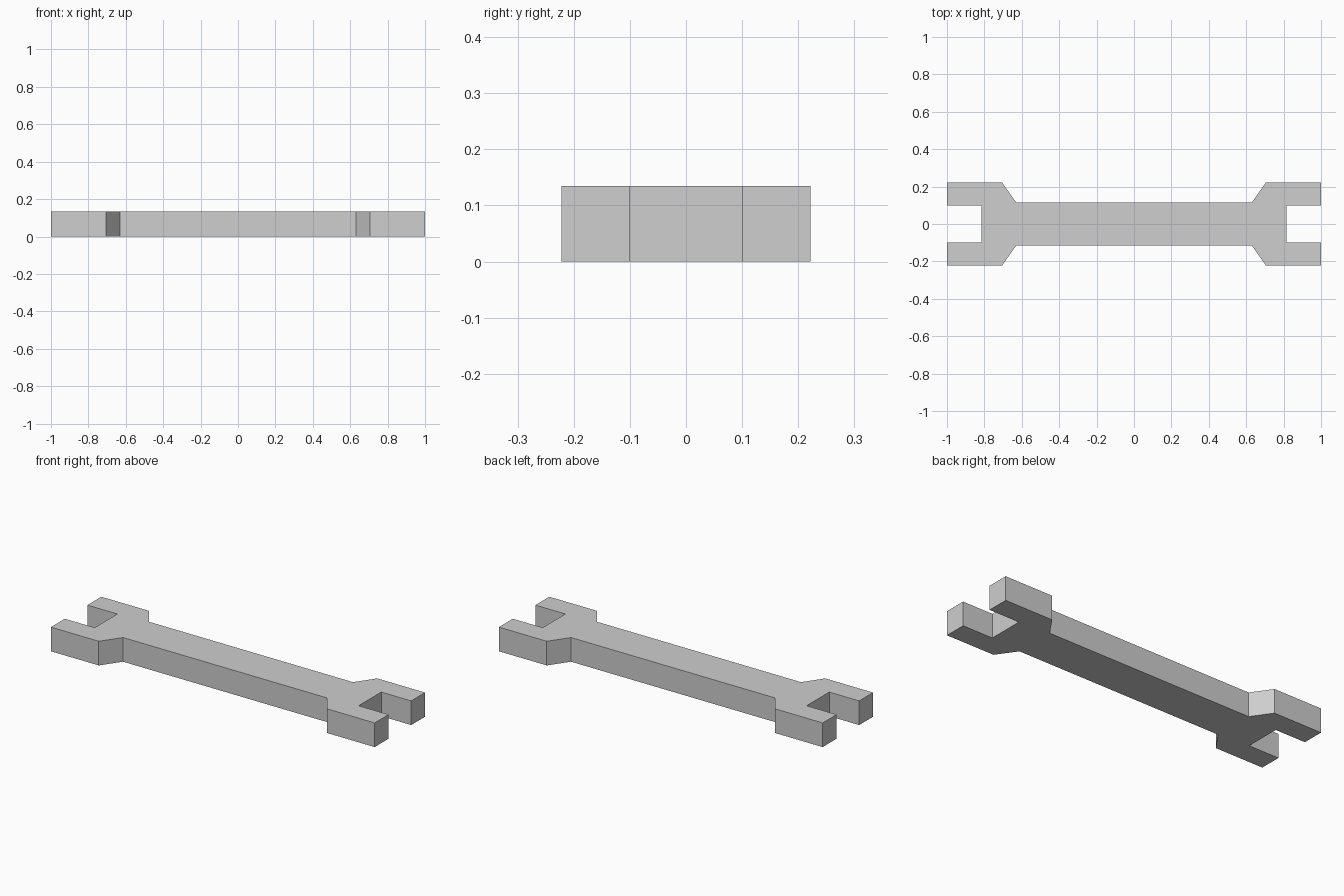
import bpy
import bmesh

if "Cube" in bpy.data.objects:
    bpy.data.objects.remove(bpy.data.objects["Cube"], do_unlink=True)

THICKNESS = 0.135

# Quarter outline: neck, shoulder, jaw tip and slot corner
quarter = [(0.63, 0.115), (0.705, 0.222), (1.0, 0.222), (1.0, 0.1), (0.815, 0.1)]

# Mirror the quarter into the full closed outline
right_half = quarter + [(x, -y) for x, y in reversed(quarter)]
outline = right_half + [(-x, -y) for x, y in right_half]

# Steel grey
steel = bpy.data.materials.new("steel_grey")
steel.use_nodes = True
colour = (0.62, 0.62, 0.62, 1.0)
steel.diffuse_color = colour
steel.node_tree.nodes["Principled BSDF"].inputs["Base Color"].default_value = colour

# Double-ended spanner: extruded flat profile
bm = bmesh.new()
base = bm.faces.new([bm.verts.new((x, y, 0)) for x, y in outline])
extruded = bmesh.ops.extrude_face_region(bm, geom=[base], use_keep_orig=True)
top_verts = [g for g in extruded["geom"] if isinstance(g, bmesh.types.BMVert)]
bmesh.ops.translate(bm, verts=top_verts, vec=(0, 0, THICKNESS))
bmesh.ops.recalc_face_normals(bm, faces=bm.faces)

mesh = bpy.data.meshes.new("spanner")
bm.to_mesh(mesh)
bm.free()
mesh.materials.append(steel)
spanner = bpy.data.objects.new("spanner", mesh)
bpy.context.collection.objects.link(spanner)
